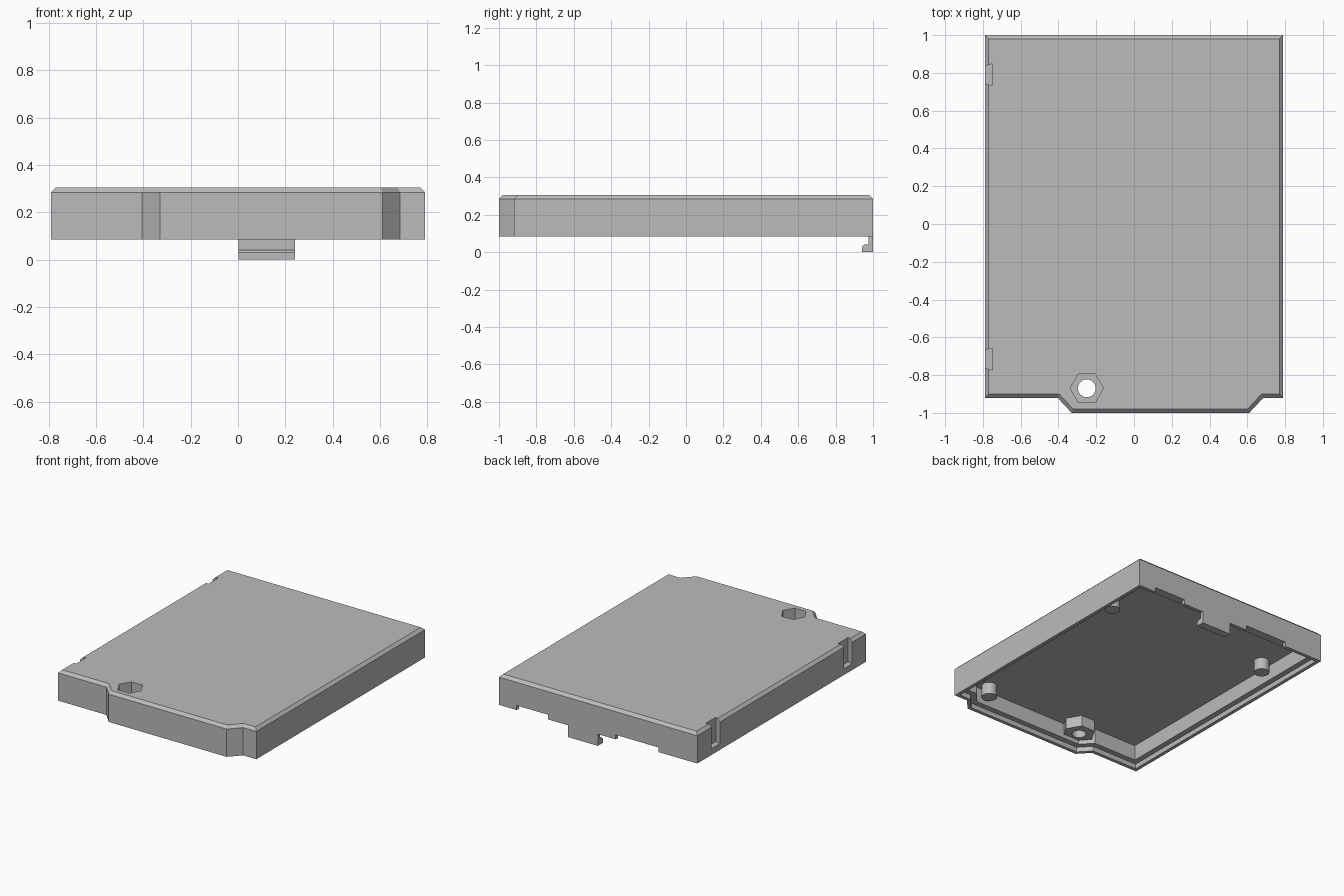
import bpy, bmesh, math
from mathutils import Vector

if "Cube" in bpy.data.objects:
    bpy.data.objects.remove(bpy.data.objects["Cube"])

GREY = bpy.data.materials.new("plastic_grey")
GREY.diffuse_color = (0.5, 0.5, 0.5, 1)
GREY.use_nodes = True
GREY.node_tree.nodes["Principled BSDF"].inputs["Base Color"].default_value = GREY.diffuse_color


def loft(name, rings):
    """Closed solid through a list of rings with equal point counts."""
    bm = bmesh.new()
    loops = [[bm.verts.new(p) for p in ring] for ring in rings]
    n = len(loops[0])
    for a, b in zip(loops, loops[1:]):
        for i in range(n):
            j = (i + 1) % n
            bm.faces.new((a[i], a[j], b[j], b[i]))
    bm.faces.new(loops[0])
    bm.faces.new(loops[-1])
    bmesh.ops.recalc_face_normals(bm, faces=bm.faces)
    mesh = bpy.data.meshes.new(name)
    bm.to_mesh(mesh)
    bm.free()
    mesh.materials.append(GREY)
    ob = bpy.data.objects.new(name, mesh)
    bpy.context.collection.objects.link(ob)
    return ob


def prism(name, pts, z0, z1):
    return loft(name, [[(x, y, z) for x, y in pts] for z in (z0, z1)])


def box(name, x0, x1, y0, y1, z0, z1):
    return prism(name, [(x0, y0), (x1, y0), (x1, y1), (x0, y1)], z0, z1)


def ngon(cx, cy, r, n):
    return [(cx + r * math.cos(2 * math.pi * i / n),
             cy + r * math.sin(2 * math.pi * i / n)) for i in range(n)]


def inset(pts, d):
    """Mitred inward offset of a counter-clockwise outline."""
    out = []
    for i, p in enumerate(pts):
        p = Vector(p)
        e1 = (p - Vector(pts[i - 1])).normalized()
        e2 = (Vector(pts[(i + 1) % len(pts)]) - p).normalized()
        n1, n2 = Vector((-e1.y, e1.x)), Vector((-e2.y, e2.x))
        out.append(p + (n1 + n2) * d / (1 + n1.dot(n2)))
    return out


def boolean(target, tool, operation):
    mod = target.modifiers.new("bool", 'BOOLEAN')
    mod.operation, mod.object, mod.solver = operation, tool, 'EXACT'
    bpy.context.view_layer.objects.active = target
    bpy.ops.object.modifier_apply(modifier=mod.name)
    bpy.data.objects.remove(tool)


BOTTOM, LEDGE, CEILING, EDGE, TOP = 0.085, 0.12, 0.23, 0.285, 0.305
RIM, WALL = 0.025, 0.065

# Cover shell: chamfered top, stepped rim and hollow underside
outline = [(-0.79, -0.92), (-0.405, -0.92), (-0.33, -1), (0.61, -1),
           (0.685, -0.92), (0.79, -0.92), (0.79, 1), (-0.79, 1)]
section = [(0.02, TOP), (0, EDGE), (0, BOTTOM), (RIM, BOTTOM),
           (RIM, LEDGE), (WALL, LEDGE), (WALL, CEILING)]
cover = loft("cover_shell", [[(p[0], p[1], z) for p in inset(outline, d)]
                             for d, z in section])

# Hexagonal screw boss with nut pocket and through hole
SX, SY = -0.25, -0.87
boolean(cover, prism("boss", ngon(SX, SY, 0.112, 6), 0.15, 0.27), 'UNION')
boolean(cover, prism("pocket", ngon(SX, SY, 0.088, 6), 0.205, 0.4), 'DIFFERENCE')
boolean(cover, prism("hole", ngon(SX, SY, 0.047, 32), 0, 0.4), 'DIFFERENCE')

# Dovetail slots in the left wall
for y in (0.79, -0.715):
    pts = [(-0.83, y - 0.034), (-0.75, y - 0.058),
           (-0.75, y + 0.058), (-0.83, y + 0.034)]
    boolean(cover, prism("slot", pts, 0.13, 0.4), 'DIFFERENCE')

# Notches in the back rim
for x0, x1 in ((0.40, 0.65), (-0.48, -0.14)):
    boolean(cover, box("notch", x0, x1, 0.96, 1.05, 0, LEDGE - 0.002), 'DIFFERENCE')

# Latch hook below the back rim
profile = [(1, 0), (1, 0.09), (0.976, 0.09), (0.976, 0.042),
           (0.953, 0.042), (0.942, 0.03), (0.942, 0)]
loft("latch_hook", [[(x, y, z) for y, z in profile] for x in (0.003, 0.24)])

# Support pegs under the cover
for x, y in ((0.53, -0.87), (0.65, 0.55), (-0.65, 0.55)):
    peg = prism("support_peg", ngon(x, y, 0.052, 32), 0.145, CEILING + 0.01)
    bpy.context.view_layer.objects.active = peg
    bpy.ops.object.select_all(action='DESELECT')
    peg.select_set(True)
    bpy.ops.object.shade_smooth_by_angle(angle=math.radians(30))
